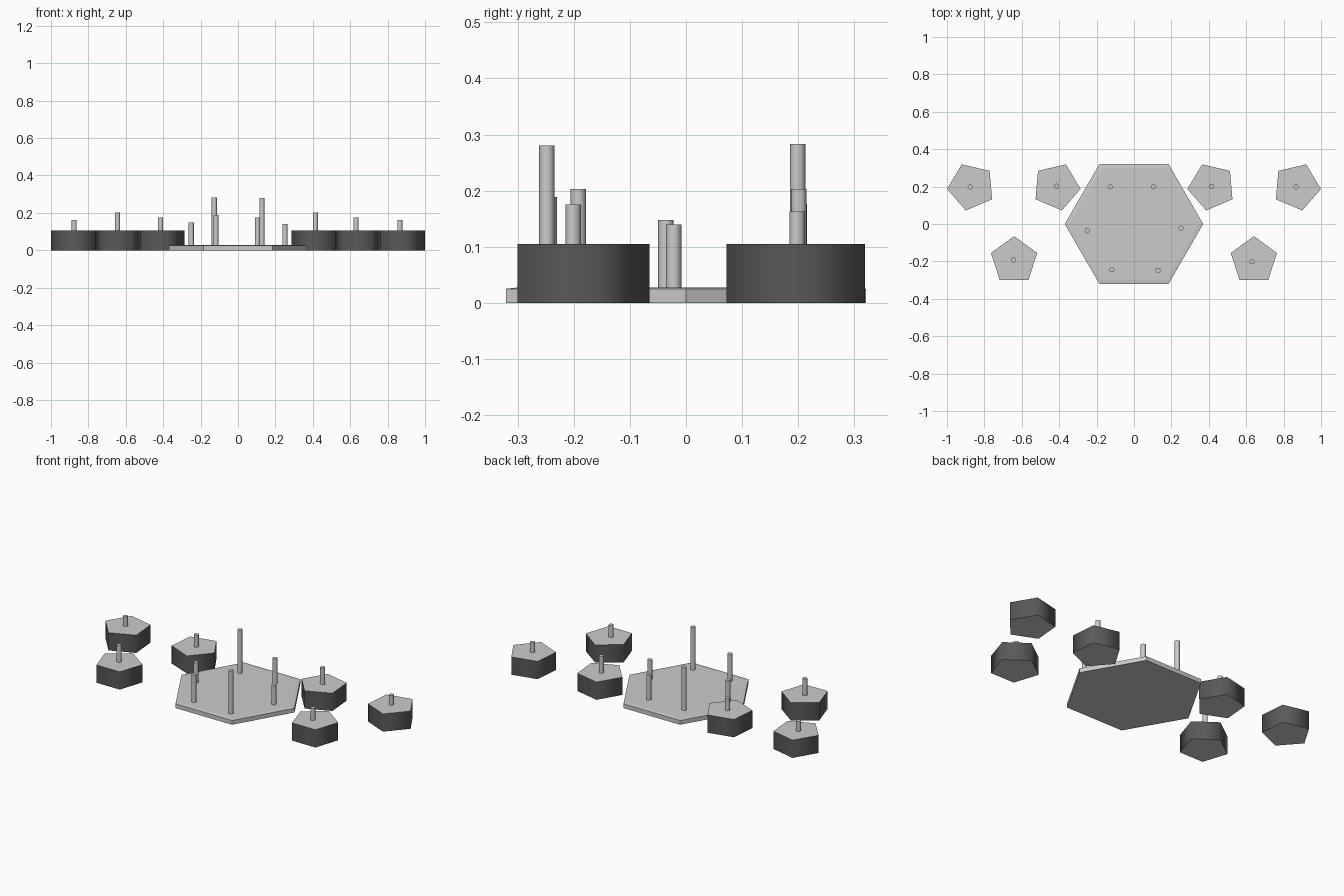
import bpy, bmesh
from math import radians

if "Cube" in bpy.data.objects:
    bpy.data.objects.remove(bpy.data.objects["Cube"])

dark = bpy.data.materials.new("dark_grey")
dark.diffuse_color = (0.1, 0.1, 0.1, 1)
dark.use_nodes = True
dark.node_tree.nodes["Principled BSDF"].inputs["Base Color"].default_value = dark.diffuse_color
light = bpy.data.materials.new("light_grey")
light.diffuse_color = (0.8, 0.8, 0.8, 1)
light.use_nodes = True
light.node_tree.nodes["Principled BSDF"].inputs["Base Color"].default_value = light.diffuse_color


def prism(name, sides, r, x, y, z0, z1, first_angle=0.0, smooth=None):
    """Upright prism with its first corner at first_angle degrees from +x."""
    bpy.ops.mesh.primitive_cylinder_add(
        vertices=sides, radius=r, depth=z1 - z0, location=(x, y, (z0 + z1) / 2),
        rotation=(0, 0, radians(first_angle - 90)))
    ob = bpy.context.object
    ob.name = name
    if smooth:
        bpy.ops.object.shade_smooth_by_angle(angle=radians(smooth))
    return ob


def pin(name, x, y, z0, top):
    return prism(name, 12, 0.0137, x, y, z0, top, smooth=40)


# central hexagonal plate with a very shallow raised top
plate = prism("hexagonal_plate", 6, 0.37, 0, 0, 0, 0.025)
bm = bmesh.new()
bm.from_mesh(plate.data)
bm.faces.ensure_lookup_table()
top_face = [f for f in bm.faces if f.normal.z > 0.9]
bmesh.ops.inset_region(bm, faces=top_face, thickness=0.025, depth=0.0025)
bm.to_mesh(plate.data)
bm.free()

# pins standing on the plate: x, y, top
for x, y, top in [(-0.127, 0.199, 0.283), (0.104, 0.199, 0.176),
                  (-0.25, -0.036, 0.148), (0.251, -0.022, 0.14),
                  (-0.118, -0.244, 0.189), (0.128, -0.248, 0.28)]:
    pin("plate_pin", x, y, 0.02, top)

# mirrored pentagonal blocks with dark sides: x, y, corner angle on the right side
for x, y, a in [(0.87, 0.199, -5), (0.415, 0.199, 41), (0.641, -0.195, 90)]:
    for s in (1, -1):
        angle = a if s > 0 else 180 - a
        block = prism("pentagonal_block", 5, 0.13, s * x, y, 0, 0.105, angle, 80)
        block.data.materials.append(light)
        block.data.materials.append(dark)
        for f in block.data.polygons:
            f.material_index = int(abs(f.normal.z) < 0.5)

# pins standing on the blocks
for x, y, top in [(-0.876, 0.198, 0.163), (-0.414, 0.202, 0.176),
                  (-0.644, -0.192, 0.203), (0.414, 0.201, 0.203),
                  (0.866, 0.198, 0.163), (0.631, -0.201, 0.175)]:
    pin("block_pin", x, y, 0.1, top)
